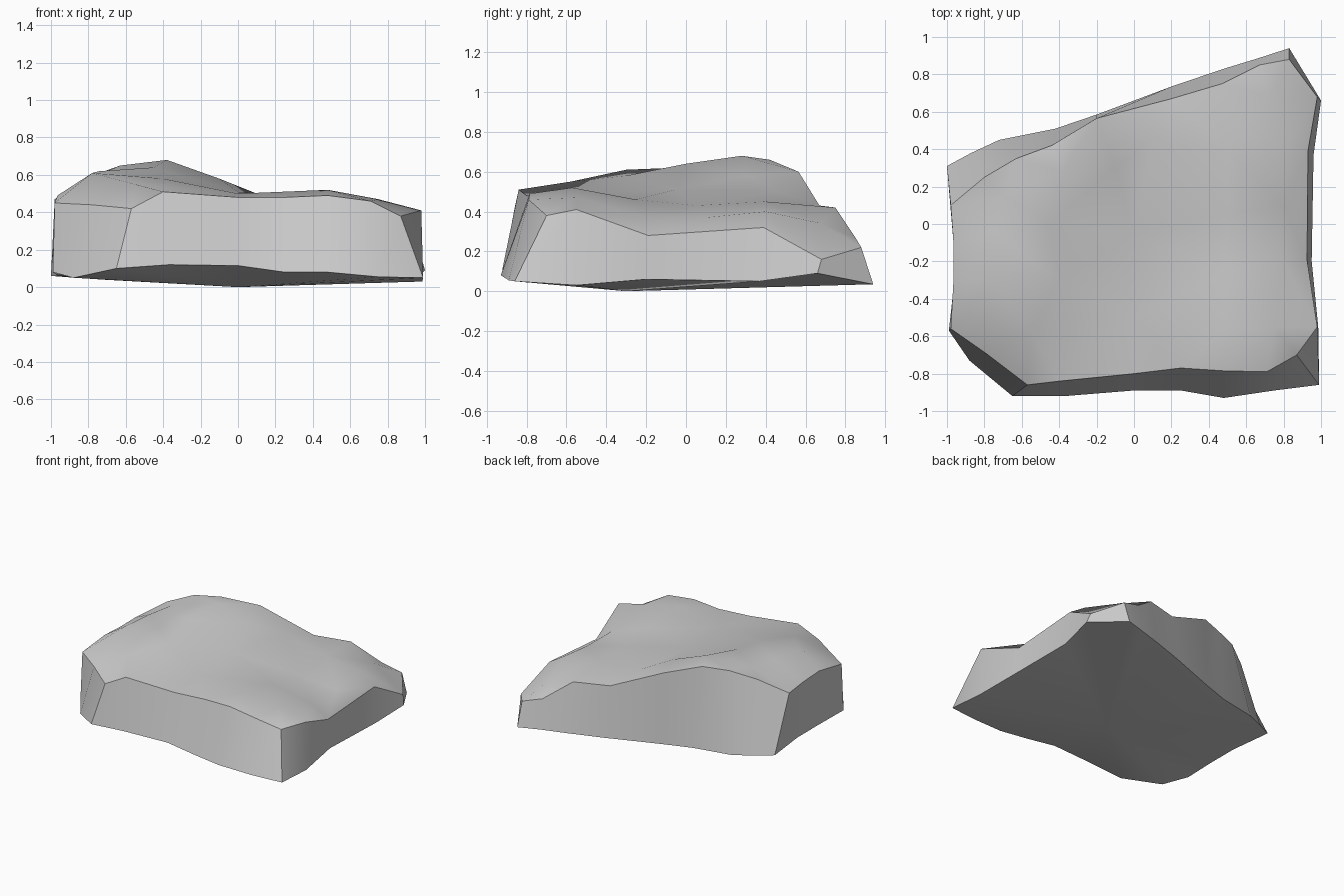
import bpy, bmesh, math
from mathutils import Vector
from mathutils.geometry import delaunay_2d_cdt

# lower rim of the slab, counter-clockwise from the front left corner
LOWER = [(-.65, -.92, .1), (-.37, -.92, .12), (0, -.89, .115), (.25, -.89, .08),
         (.48, -.93, .08), (.75, -.89, .055), (.99, -.86, .05), (.985, -.55, .03),
         (.95, -.2, .06), (.96, .37, .05), (1, .66, .09), (.83, .94, .035),
         (.66, .885, .04), (.48, .83, .04), (.2, .735, .04), (-.2, .585, .04),
         (-.42, .51, .04), (-.72, .45, .04), (-.87, .38, .05), (-1, .31, .06),
         (-.96, -.03, .06), (-.96, -.3, .06), (-.99, -.57, .08), (-.88, -.73, .05)]
# upper rim, paired point for point with the lower rim
UPPER = [(-.57, -.86, .42), (-.4, -.84, .51), (0, -.8, .48), (.25, -.77, .48),
         (.48, -.785, .49), (.71, -.79, .46), (.87, -.7, .38), (.98, -.55, .41),
         (.925, -.19, .28), (.93, .39, .32), (.98, .68, .16), (.83, .88, .22),
         (.67, .85, .27), (.47, .75, .42), (.2, .67, .43), (-.2, .565, .6),
         (-.44, .42, .66), (-.63, .35, .65), (-.8, .25, .59), (-.98, .1, .47),
         (-.965, -.1, .48), (-.965, -.3, .49), (-.98, -.56, .45), (-.78, -.7, .44)]
# humps and hollows of the top surface
HUMPS = [(-.78, -.3, .61), (-.74, -.05, .62), (-.7, .15, .62), (-.55, -.58, .55),
         (-.4, -.3, .58), (-.45, 0, .64), (-.38, .28, .68), (-.1, .3, .58),
         (0, -.05, .51), (0, -.5, .5), (.1, .45, .5), (.48, -.57, .52),
         (.75, -.55, .47), (.5, -.25, .46), (.5, .05, .43), (.5, .4, .45),
         (.8, -.2, .37), (.8, .1, .37), (.8, .4, .4), (.72, .68, .34)]

n = len(LOWER)
bm = bmesh.new()
lower = [bm.verts.new(p) for p in LOWER]
top = [bm.verts.new(p) for p in UPPER + HUMPS]

# sides
for i in range(n):
    j = (i + 1) % n
    bm.faces.new((lower[i], lower[j], top[j], top[i]))

# underside, slightly bellied
belly = bm.verts.new((0, -.3, 0))
for i in range(n):
    bm.faces.new((lower[(i + 1) % n], lower[i], belly))

# top surface
flat = [Vector(p[:2]) for p in UPPER + HUMPS]
res = delaunay_2d_cdt(flat, [], [list(range(n))], 1, 1e-5)
for f in res[2]:
    bm.faces.new([top[res[3][k][0]] for k in f])

bmesh.ops.recalc_face_normals(bm, faces=bm.faces)
mesh = bpy.data.meshes.new("rock_slab")
bm.to_mesh(mesh)
bm.free()
rock = bpy.data.objects.new("rock_slab", mesh)
bpy.context.collection.objects.link(rock)
bpy.context.view_layer.objects.active = rock
rock.select_set(True)
bpy.ops.object.shade_smooth_by_angle(angle=math.radians(35))
